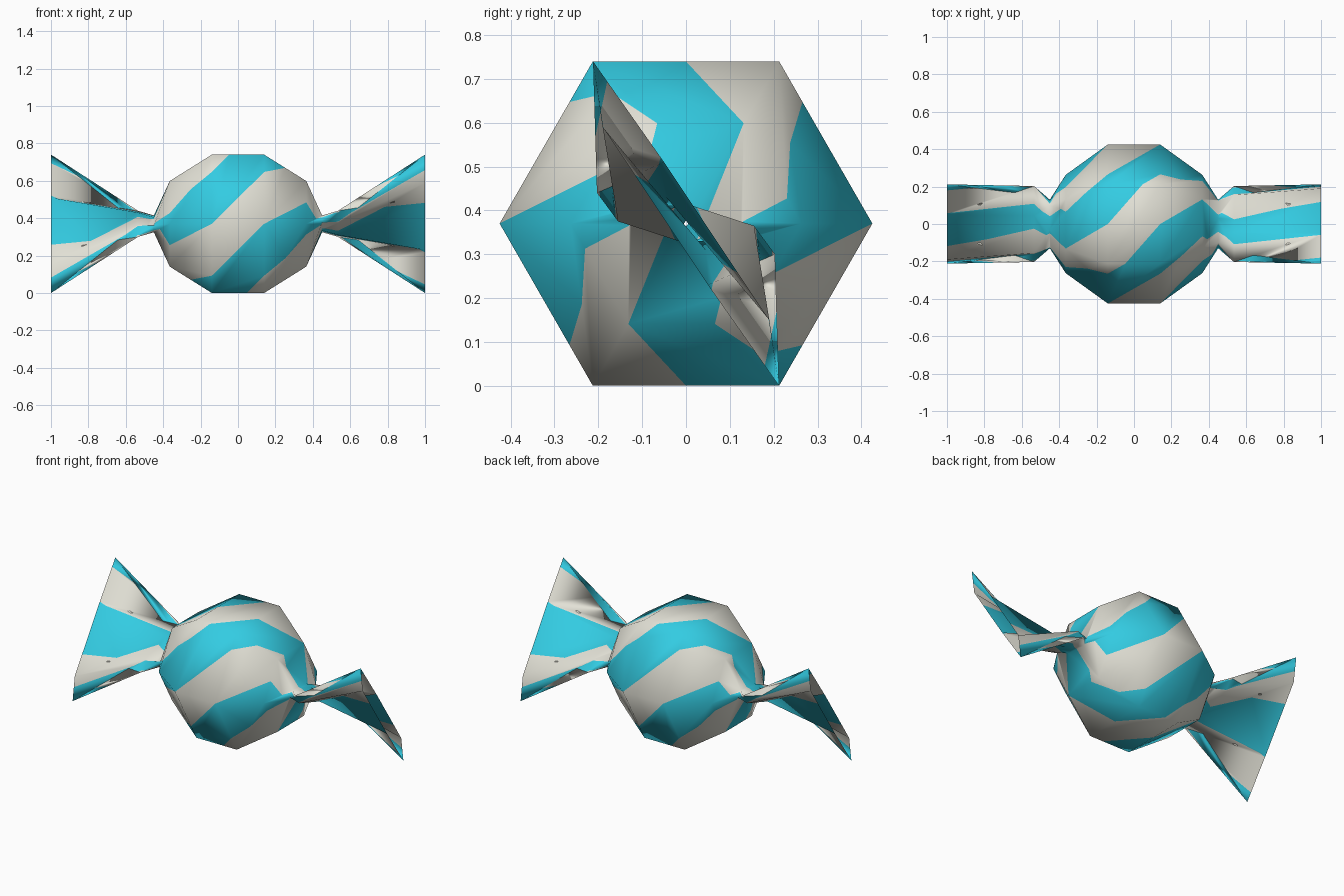
import bpy, bmesh, math
from mathutils import Vector

if "Cube" in bpy.data.objects:
    bpy.data.objects.remove(bpy.data.objects["Cube"])

CZ = 0.37          # height of the long axis
STRIPE = 0.75      # stripe width, measured in hexagon sides


def material(name, rgb):
    m = bpy.data.materials.new(name)
    m.diffuse_color = (*rgb, 1)
    m.use_nodes = True
    m.node_tree.nodes["Principled BSDF"].inputs["Base Color"].default_value = m.diffuse_color
    return m


def half_ring(a, b, c):
    """Six-sided section symmetric about its centre, from corners 2, 3, 4 as (y, z)."""
    neg = lambda p: (-p[0], -p[1])
    return [neg(b), neg(c), a, b, c, neg(a)]


def hexagon(r):
    h = r * 0.87
    return half_ring((r, 0), (r / 2, -h), (-r / 2, -h))


# Sections of the right half: x, outline, stripe offset
right = [
    (0.14, hexagon(0.425), -0.25),
    (0.365, hexagon(0.263), 0.25),
    (0.45, half_ring((0.13, -0.01), (0.10, -0.045), (-0.03, -0.035)), 0.45),
    (0.535, half_ring((0.155, -0.005), (0.203, -0.07), (0.045, -0.06)), 0.60),
    (1.0, half_ring((0.19, -0.22), (0.212, -0.37), (0.05, -0.14)), 0.95),
]
# Left half is the right half turned 180 degrees about z
left = [(-x, [(-o[(1 - t) % 6][0], o[(1 - t) % 6][1]) for t in range(6)], -1.25 - p)
        for x, o, p in reversed(right)]
rings = left + right


def clip(poly, level, sign):
    """Keep the part of poly (list of (position, phase)) where sign*(phase-level) >= 0."""
    out = []
    for (a, fa), (b, fb) in zip(poly, poly[1:] + poly[:1]):
        da, db = sign * (fa - level), sign * (fb - level)
        if da >= -1e-6:
            out.append((a, fa))
        if (da > 1e-6 and db < -1e-6) or (da < -1e-6 and db > 1e-6):
            out.append((a.lerp(b, da / (da - db)), level))
    return out


bm = bmesh.new()


def add_striped(tri):
    """Cut a triangle along the stripe borders and colour the pieces."""
    lo = math.floor(min(f for _, f in tri) / STRIPE + 1e-6)
    hi = math.ceil(max(f for _, f in tri) / STRIPE - 1e-6)
    for k in range(lo, hi):
        piece = clip(clip(tri, k * STRIPE, 1), (k + 1) * STRIPE, -1)
        if len(piece) > 2:
            face = bm.faces.new([bm.verts.new(p) for p, _ in piece])
            face.material_index = k % 2
            face.smooth = True


# Wrapper skin: sweet body, pinched necks and twisted open tails
for r0, r1 in zip(rings, rings[1:]):
    for t in range(6):
        def corner(ring, i):
            x, o, p = ring
            y, z = o[i % 6]
            return (Vector((x, y, z + CZ)), i - p)
        a, b = corner(r0, t), corner(r1, t)
        c, d = corner(r1, t + 1), corner(r0, t + 1)
        # split along the stripe direction
        add_striped([a, b, c])
        add_striped([a, c, d])

bmesh.ops.remove_doubles(bm, verts=bm.verts, dist=0.0005)
mesh = bpy.data.meshes.new("wrapped_sweet")
bm.to_mesh(mesh)
bm.free()
mesh.materials.append(material("turquoise", (0.033, 0.60, 0.76)))
mesh.materials.append(material("cream", (0.76, 0.75, 0.67)))
obj = bpy.data.objects.new("wrapped_sweet", mesh)
bpy.context.collection.objects.link(obj)
